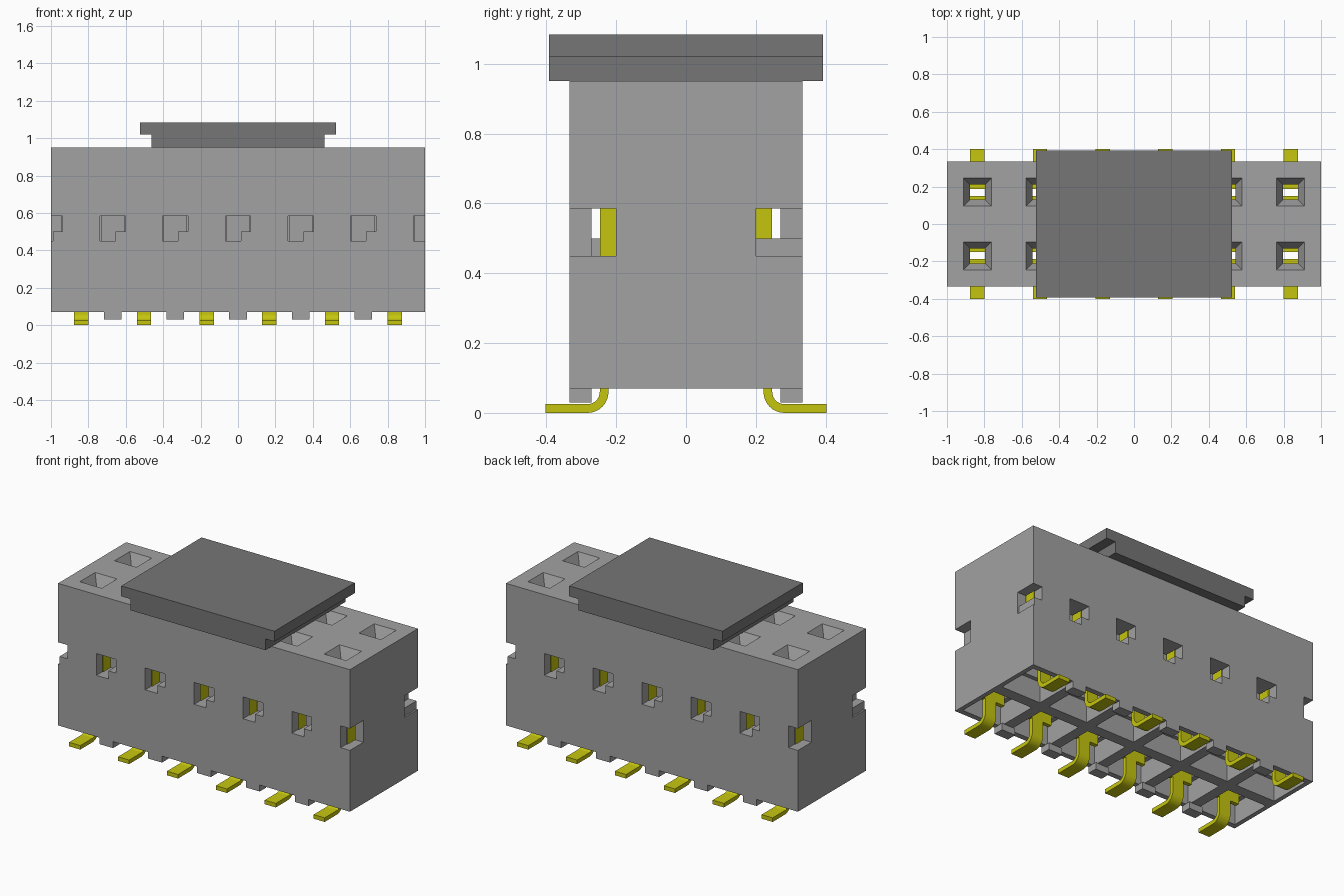
import bpy, bmesh, math

old = bpy.data.objects.get("Cube")
if old:
    bpy.data.objects.remove(old, do_unlink=True)


def material(name, rgb):
    m = bpy.data.materials.new(name)
    m.use_nodes = True
    c = (*rgb, 1)
    m.diffuse_color = c
    m.node_tree.nodes["Principled BSDF"].inputs["Base Color"].default_value = c
    return m


GREY = material("housing grey", (0.36, 0.36, 0.36))
DARK = material("cap dark grey", (0.18, 0.18, 0.18))
GOLD = material("contact yellow", (0.56, 0.56, 0.005))

PITCH = 0.335
COLUMNS = [(i - 2.5) * PITCH for i in range(6)]


def loft(bm, rings):
    """Closed solid through rings that share a vertex count."""
    loops = [[bm.verts.new(p) for p in r] for r in rings]
    n = len(loops[0])
    for a, b in zip(loops, loops[1:]):
        for i in range(n):
            j = (i + 1) % n
            bm.faces.new((a[i], a[j], b[j], b[i]))
    bm.faces.new(loops[0][::-1])
    bm.faces.new(loops[-1])


def box(bm, x0, x1, y0, y1, z0, z1):
    loft(bm, [[(x0, y0, z), (x1, y0, z), (x1, y1, z), (x0, y1, z)] for z in (z0, z1)])


def prism_x(bm, profile, x0, x1):
    loft(bm, [[(x, y, z) for y, z in profile] for x in (x0, x1)])


def prism_y(bm, profile, y0, y1):
    loft(bm, [[(x, y, z) for x, z in profile] for y in (y0, y1)])


def finish(name, bm, mat):
    bmesh.ops.recalc_face_normals(bm, faces=bm.faces[:])
    me = bpy.data.meshes.new(name)
    bm.to_mesh(me)
    bm.free()
    me.materials.append(mat)
    ob = bpy.data.objects.new(name, me)
    bpy.context.collection.objects.link(ob)
    return ob


def cut(target, cutter):
    bpy.context.view_layer.objects.active = target
    mod = target.modifiers.new("cut", 'BOOLEAN')
    mod.operation = 'DIFFERENCE'
    mod.solver = 'EXACT'
    mod.object = cutter
    bpy.ops.object.modifier_apply(modifier=mod.name)
    bpy.data.objects.remove(cutter, do_unlink=True)


# Housing block
bm = bmesh.new()
box(bm, -1, 1, -0.333, 0.333, 0.07, 0.95)
housing = finish("housing", bm, GREY)

# Contact cavities: funnel, narrow hole, chamber, wide bottom pocket
# (z, half width in x, inner y, outer y)
LEVELS = [(0.05, 0.135, 0.035, 0.30), (0.20, 0.135, 0.035, 0.30),
          (0.20, 0.104, 0.06, 0.27), (0.80, 0.104, 0.06, 0.27),
          (0.80, 0.04, 0.13, 0.21), (0.88, 0.04, 0.13, 0.21),
          (0.97, 0.085, 0.085, 0.255)]
bm = bmesh.new()
for x in COLUMNS:
    for s in (-1, 1):
        loft(bm, [[(x - h, s * a, z), (x + h, s * a, z), (x + h, s * b, z), (x - h, s * b, z)]
                  for z, h, a, b in LEVELS])
cut(housing, finish("cavity_cutter", bm, GREY))

# Stepped windows between the columns, turned half round for the back
STEP = [(-0.068, 0.45), (0.015, 0.45), (0.015, 0.50),
        (0.068, 0.50), (0.068, 0.585), (-0.068, 0.585)]
bm = bmesh.new()
for k in range(-3, 4):
    for s in (-1, 1):
        prism_y(bm, [(k * PITCH - s * dx, z) for dx, z in STEP], s * 0.2, s * 0.4)
cut(housing, finish("window_cutter", bm, GREY))

# Standoff feet between the solder tails
bm = bmesh.new()
for k in range(-2, 3):
    for s in (-1, 1):
        y0, y1 = sorted((s * 0.27, s * 0.333))
        box(bm, k * PITCH - 0.047, k * PITCH + 0.047, y0, y1, 0.03, 0.072)
finish("standoff_feet", bm, GREY)

# Pick-up cap with a T-shaped section
bm = bmesh.new()
prism_y(bm, [(-0.463, 0.95), (0.463, 0.95), (0.463, 1.02), (0.525, 1.02),
             (0.525, 1.084), (-0.525, 1.084), (-0.525, 1.02), (-0.463, 1.02)], -0.393, 0.393)
finish("pickup_cap", bm, DARK)

# Contact: bent solder tail, shoulder, open spring box and two leaning arms
def arc(r):
    return [(0.282 - r * math.sin(a), 0.06 - r * math.cos(a))
            for a in (math.pi / 2 * i / 8 for i in range(9))]


bm = bmesh.new()
tail = [(0.402, 0.0)] + arc(0.06) + [(0.222, 0.2), (0.247, 0.2)] + arc(0.035)[::-1] + [(0.402, 0.025)]
prism_x(bm, tail, -0.038, 0.038)
box(bm, -0.098, 0.098, 0.222, 0.247, 0.15, 0.22)
box(bm, -0.075, 0.075, 0.222, 0.247, 0.21, 0.62)
box(bm, -0.075, 0.075, 0.09, 0.11, 0.35, 0.62)
for s in (-1, 1):
    box(bm, s * 0.075 - 0.01, s * 0.075 + 0.01, 0.09, 0.247, 0.35, 0.62)
prism_x(bm, [(0.222, 0.60), (0.247, 0.60), (0.21, 0.77), (0.187, 0.77)], -0.05, 0.05)
prism_x(bm, [(0.09, 0.60), (0.11, 0.60), (0.15, 0.77), (0.13, 0.77)], -0.05, 0.05)
first = finish("contact_back_1", bm, GOLD)
bpy.ops.object.select_all(action='DESELECT')
first.select_set(True)
bpy.context.view_layer.objects.active = first
bpy.ops.object.shade_smooth_by_angle(angle=math.radians(30))

for row, turn in (("back", 0), ("front", math.pi)):
    for i, x in enumerate(COLUMNS):
        ob = first
        if (row, i) != ("back", 0):
            ob = bpy.data.objects.new(f"contact_{row}_{i + 1}", first.data)
            bpy.context.collection.objects.link(ob)
        ob.location.x = x
        ob.rotation_euler.z = turn
